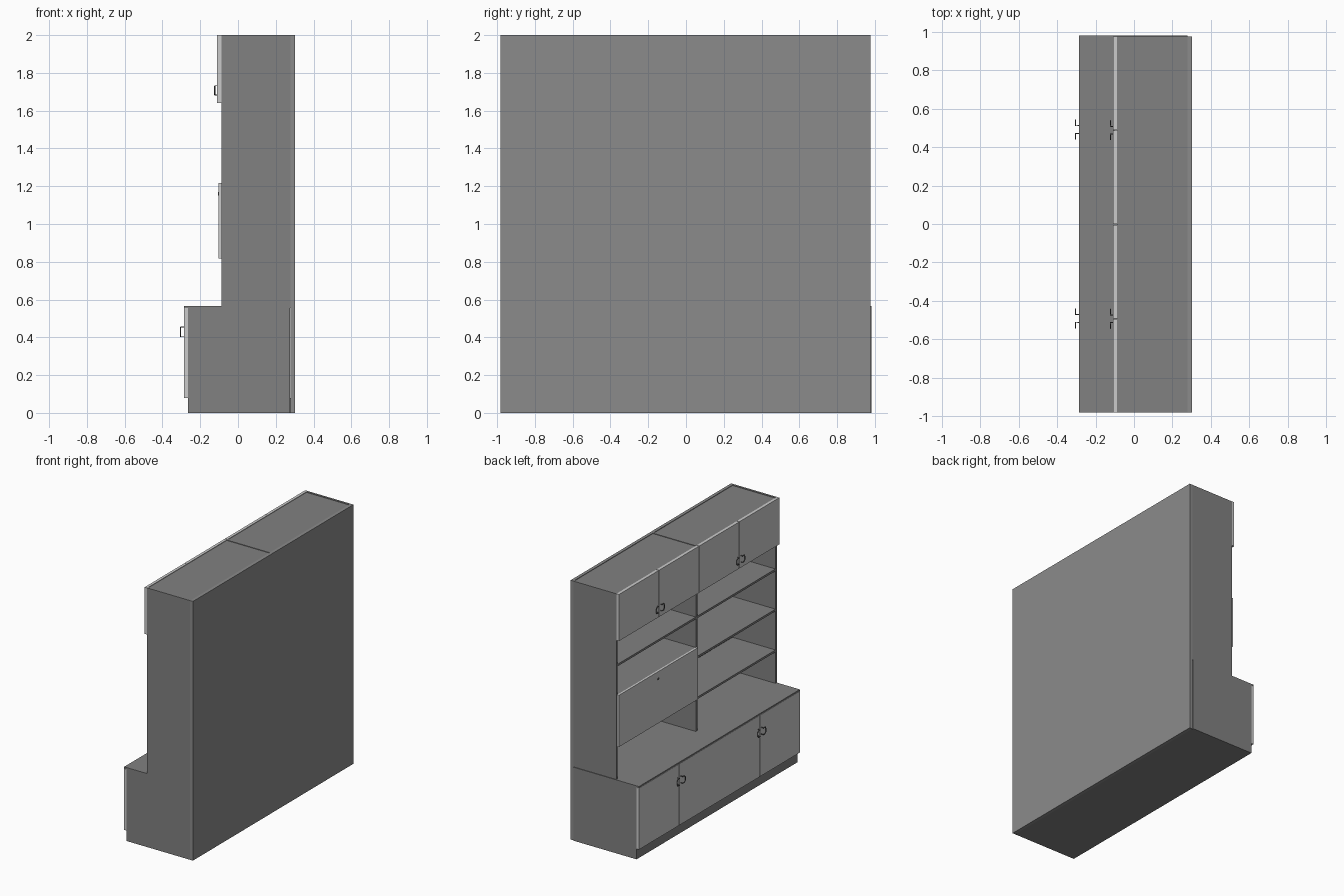
import bpy

if "Cube" in bpy.data.objects:
    bpy.data.objects.remove(bpy.data.objects["Cube"])

def material(name, v):
    m = bpy.data.materials.new(name)
    m.diffuse_color = (v, v, v, 1)
    m.use_nodes = True
    m.node_tree.nodes["Principled BSDF"].inputs["Base Color"].default_value = m.diffuse_color
    return m

CARCASS, BACK, FRONT = material("carcass_grey", .22), material("back_grey", .26), material("front_grey", .52)
METAL = material("dark_metal", .12)

def box(name, x0, x1, y0, y1, z0, z1, mat=CARCASS):
    bpy.ops.mesh.primitive_cube_add(size=1, location=((x0+x1)/2, (y0+y1)/2, (z0+z1)/2))
    o = bpy.context.object
    o.name = name
    o.scale = (x1-x0, y1-y0, z1-z0)
    bpy.ops.object.transform_apply(location=False, rotation=False, scale=True)
    o.data.materials.append(mat)
    return o

def handle(name, x_door, depth, y_seam, side, z0, z1):
    # thin bowed bar carried on two short legs beside the seam
    c = bpy.data.curves.new(name, 'CURVE')
    c.dimensions = '3D'
    c.bevel_depth = 0.0028
    c.bevel_resolution = 1
    c.use_fill_caps = True
    zm, h, xo = (z0+z1)/2, (z1-z0)/2 - 0.003, x_door - depth + 0.003
    path = [(x_door+0.002, .02, -h), (xo, .02, -h), (xo, .04, -h), (xo, .05, -h*.5),
            (xo, .05, h*.5), (xo, .04, h), (xo, .02, h), (x_door+0.002, .02, h)]
    s = c.splines.new('POLY')
    s.points.add(len(path)-1)
    for p, (x, y, z) in zip(s.points, path):
        p.co = (x, y_seam + side*y, zm + z, 1)
    o = bpy.data.objects.new(name, c)
    c.materials.append(METAL)
    bpy.context.collection.objects.link(o)

T = 0.016                      # board thickness
YL, YR, YM = -0.981, 0.976, -0.0025
XF, XB = -0.088, 0.278         # upper carcass front and back
LF = -0.265                    # lower carcass front

# back panel
box("back_panel", XB, 0.302, YL, YR, 0, 2, BACK)

# lower cabinet carcass
for n, y in (("left", 0.981-T), ("right", YL)):
    box(f"base_side_{n}", LF, XB-0.003, y, y+T, 0, 0.556)
box("base_bottom", LF+T, XB, YL+T, 0.981-T, 0, 0.08)
box("plinth", LF, LF+T, YL+T, 0.981-T, 0, 0.085)
box("counter_top", -0.285, XB, YL, 0.981, 0.556, 0.567)

# lower doors and the wide middle front
for n, a, b in (("right", YL, -0.494), ("middle", -0.488, 0.488), ("left", 0.494, 0.981)):
    box(f"base_door_{n}", -0.285, LF, a, b, 0.08, 0.554, FRONT)

# upper uprights
for n, a, b in (("left", YR-T, YR), ("centre", YM-0.009, YM+0.009), ("right", YL, YL+T)):
    box(f"upright_{n}", XF, XB, a, b, 0.567, 2)

# two bays: top board, cupboard floor and shelves (given by top height)
bays = {"right": (YL+T, YM-0.009, (1.45, 1.14, 0.825)),
        "left": (YM+0.009, YR-T, (1.45, 1.215, 0.835))}
for n, (a, b, shelves) in bays.items():
    box(f"top_board_{n}", XF, XB, a, b, 2-T, 1.996)
    box(f"cupboard_floor_{n}", XF, XB, a, b, 1.642, 1.642+T)
    for i, z in enumerate(shelves):
        box(f"shelf_{n}_{i}", XF, XB, a, b, z-T, z)

# upper doors
for n, lo, hi in (("right", YL, YM-0.002), ("left", YM+0.002, YR)):
    mid = (lo+hi)/2
    box(f"upper_door_{n}_a", -0.11, XF, lo, mid-0.002, 1.64, 2, FRONT)
    box(f"upper_door_{n}_b", -0.11, XF, mid+0.002, hi, 1.64, 2, FRONT)
    for s in (-1, 1):
        handle(f"upper_handle_{n}_{s}", -0.11, 0.016, mid, s, 1.68, 1.735)

# lower handles
for n, y in (("right", -0.491), ("left", 0.491)):
    for s in (-1, 1):
        handle(f"base_handle_{n}_{s}", -0.285, 0.022, y, s, 0.40, 0.457)

# drop-front desk flap with its lock
box("desk_flap", -0.104, XF, YM+0.004, YR-0.008, 0.818, 1.217, FRONT)
bpy.ops.mesh.primitive_cylinder_add(vertices=16, radius=0.009, depth=0.004,
                                    location=(-0.104, 0.486, 1.16), rotation=(0, 1.570796, 0))
bpy.context.object.name = "desk_lock"
bpy.context.object.data.materials.append(METAL)
bpy.ops.object.shade_smooth_by_angle()
